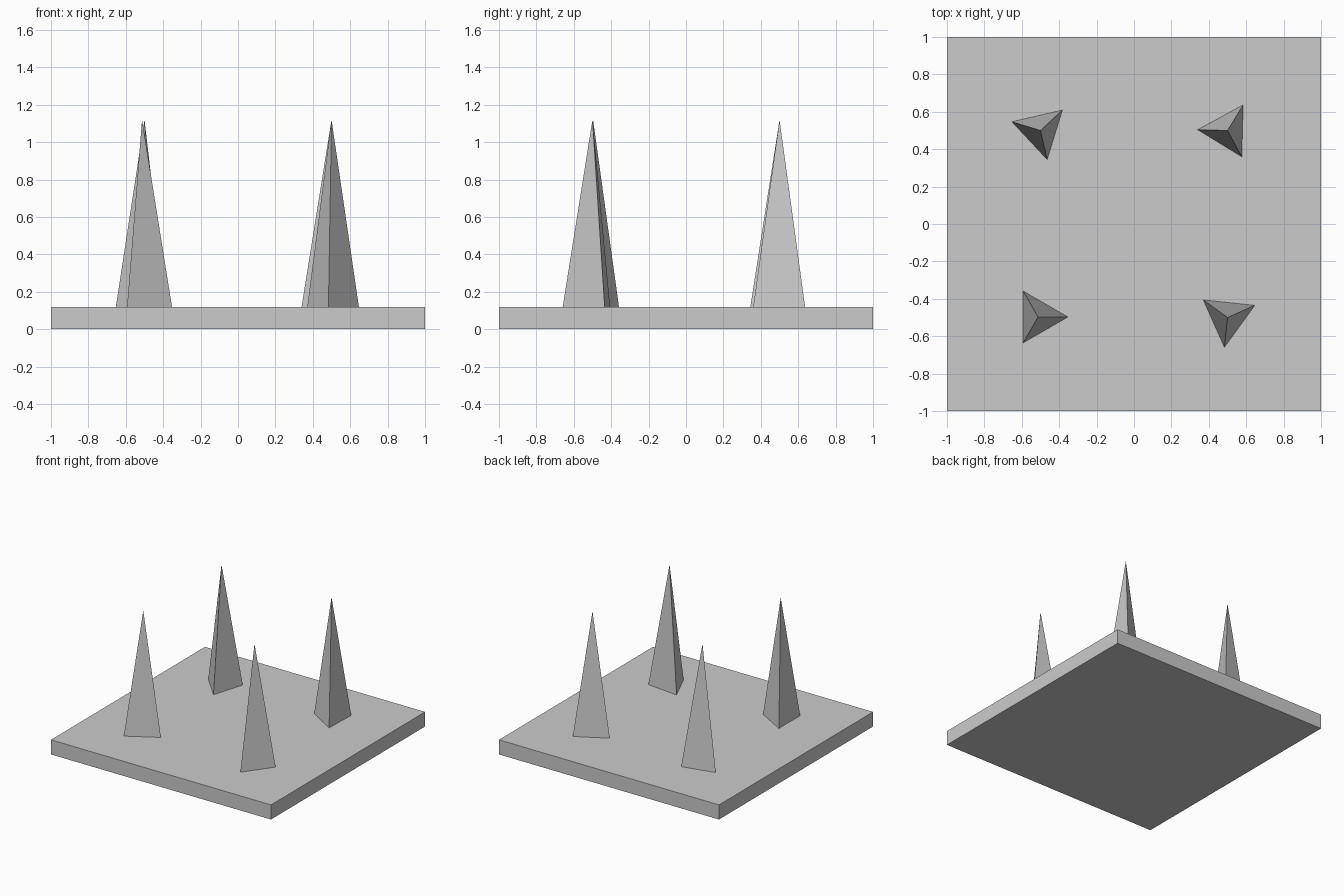
import bpy
from math import radians

if "Cube" in bpy.data.objects:
    bpy.data.objects.remove(bpy.data.objects["Cube"])

BASE_H = 0.12
SPIKE_H = 1.0
SPIKE_R = 0.16

# Square base slab
bpy.ops.mesh.primitive_cube_add(size=1, location=(0, 0, BASE_H / 2))
base = bpy.context.object
base.name = "base_plate"
base.scale = (2, 2, BASE_H)


# Three-sided spike, one corner pointing along the given angle
def spike(name, x, y, angle):
    bpy.ops.mesh.primitive_cone_add(vertices=3, radius1=SPIKE_R, radius2=0, depth=SPIKE_H,
                                    location=(x, y, BASE_H + SPIKE_H / 2))
    obj = bpy.context.object
    obj.name = name
    # The primitive's first corner points along +y
    obj.rotation_euler.z = radians(angle - 90)


spike("spike_front_left", -0.513, -0.497, 0)
spike("spike_front_right", 0.5, -0.5, 24)
spike("spike_back_left", -0.5, 0.5, 43)
spike("spike_back_right", 0.5, 0.5, 178.5)
